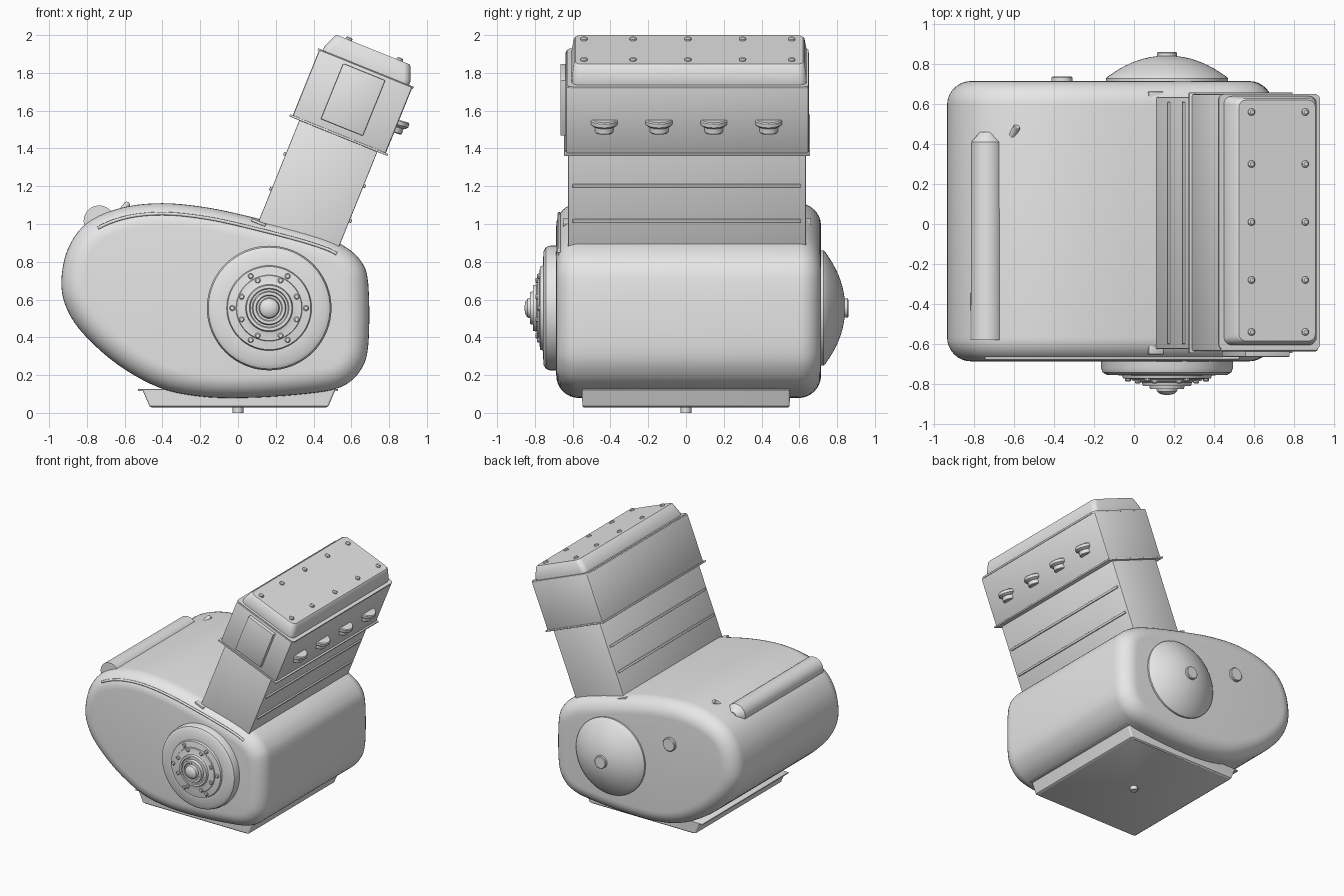
import bpy, bmesh, math
from mathutils import Vector, Matrix

cube = bpy.data.objects.get("Cube")
if cube:
    bpy.data.objects.remove(cube, do_unlink=True)

grey = bpy.data.materials.new("light_grey_metal")
grey.use_nodes = True
grey.diffuse_color = (0.8, 0.8, 0.8, 1)
grey.node_tree.nodes["Principled BSDF"].inputs["Base Color"].default_value = (0.8, 0.8, 0.8, 1)

# Tilted frame shared by the cylinder block and everything above it
TILT = Matrix.Translation((0.325, 0.005, 0.955)) @ Matrix.Rotation(math.radians(22), 4, 'Y')
FLAT = Matrix.Identity(4)


def finish(name, bm, matrix=FLAT):
    bmesh.ops.recalc_face_normals(bm, faces=bm.faces)
    mesh = bpy.data.meshes.new(name)
    bm.to_mesh(mesh)
    bm.free()
    mesh.materials.append(grey)
    ob = bpy.data.objects.new(name, mesh)
    bpy.context.collection.objects.link(ob)
    ob.matrix_world = matrix
    bpy.ops.object.select_all(action='DESELECT')
    ob.select_set(True)
    bpy.context.view_layer.objects.active = ob
    bpy.ops.object.shade_smooth_by_angle(angle=math.radians(35))
    return ob


def loft(name, rings, matrix=FLAT):
    """Skin a stack of equal rings and cap both ends."""
    bm = bmesh.new()
    loops = [[bm.verts.new(p) for p in ring] for ring in rings]
    n = len(loops[0])
    for a, b in zip(loops, loops[1:]):
        for i in range(n):
            j = (i + 1) % n
            bm.faces.new((a[i], a[j], b[j], b[i]))
    bm.faces.new(loops[0])
    bm.faces.new(loops[-1])
    return finish(name, bm, matrix)


def box(name, lo, hi, bevel=0.0, matrix=FLAT):
    bm = bmesh.new()
    bmesh.ops.create_cube(bm, size=1)
    lo, hi = Vector(lo), Vector(hi)
    for v in bm.verts:
        v.co = (lo + hi) / 2 + v.co * (hi - lo)
    if bevel:
        bmesh.ops.bevel(bm, geom=bm.edges[:], offset=bevel, segments=2,
                        profile=0.5, affect='EDGES')
    return finish(name, bm, matrix)


def lathe(name, profile, centre, axis, sides=64, matrix=FLAT):
    """Turn (radius, height) pairs around an axis."""
    turn = Vector((0, 0, 1)).rotation_difference(Vector(axis)).to_matrix().to_4x4()
    rings = [[(r * math.cos(math.tau * i / sides), r * math.sin(math.tau * i / sides), h)
              for i in range(sides)] for r, h in profile]
    return loft(name, rings, matrix @ Matrix.Translation(centre) @ turn)


def rounded_rect(hx, hy, r, z, cy=0.0):
    pts = []
    for k, (sx, sy) in enumerate(((1, 1), (-1, 1), (-1, -1), (1, -1))):
        for s in range(6):
            a = math.pi / 2 * (k + s / 5)
            pts.append((sx * (hx - r) + r * math.cos(a),
                        cy + sy * (hy - r) + r * math.sin(a), z))
    return pts


def smooth_loop(pts, steps):
    """Closed Catmull-Rom loop through 2D points."""
    out, n = [], len(pts)
    for i in range(n):
        a, b, c, d = (Vector(pts[(i + k) % n]) for k in (-1, 0, 1, 2))
        for s in range(steps):
            t = s / steps
            out.append(0.5 * (2 * b + (c - a) * t + (2 * a - 5 * b + 4 * c - d) * t * t
                              + (3 * b - a - 3 * c + d) * t ** 3))
    return out


# Crankcase: egg-shaped profile with rounded front and back rims
outline = smooth_loop([
    (-0.935, 0.7), (-0.9, 0.87), (-0.8, 1.005), (-0.62, 1.085), (-0.4, 1.11), (-0.15, 1.085),
    (0.12, 1.025), (0.4, 0.95), (0.55, 0.89), (0.65, 0.805), (0.69, 0.68), (0.69, 0.36),
    (0.645, 0.22), (0.54, 0.135), (0.35, 0.1), (0.05, 0.08), (-0.2, 0.087), (-0.42, 0.135),
    (-0.64, 0.258), (-0.82, 0.42), (-0.91, 0.56)], 5)


def inset_outline(d):
    n, out = len(outline), []
    for i, p in enumerate(outline):
        t = (outline[(i + 1) % n] - outline[i - 1]).normalized()
        out.append(p + Vector((t.y, -t.x)) * d)
    return out


FRONT, BACK, ROUND = -0.687, 0.715, 0.12
angles = [math.pi / 2 * k / 8 for k in range(9)]
ends = [(FRONT + ROUND * (1 - math.sin(a)), ROUND * (1 - math.cos(a))) for a in reversed(angles)]
ends += [(BACK - ROUND * (1 - math.sin(a)), ROUND * (1 - math.cos(a))) for a in angles]
loft("crankcase", [[(p.x, y, p.y) for p in inset_outline(d)] for y, d in ends])

# Raised lip running over the top of the front cover
lip = bpy.data.curves.new("front_cover_lip", 'CURVE')
lip.dimensions = '3D'
lip.bevel_depth = 0.009
lip.bevel_resolution = 2
path = inset_outline(0.055)[11:41]
spline = lip.splines.new('POLY')
spline.points.add(len(path) - 1)
for sp, p in zip(spline.points, path):
    sp.co = (p.x, FRONT + 0.016, p.y, 1)
lip.materials.append(grey)
bpy.context.collection.objects.link(bpy.data.objects.new("front_cover_lip", lip))

# Front pulley, stepped, with two bolt circles
HUB = (0.165, 0, 0.555)
lathe("front_pulley", [
    (0.33, 0.6), (0.33, 0.72), (0.322, 0.742), (0.3, 0.755), (0.225, 0.757), (0.22, 0.772),
    (0.175, 0.778), (0.172, 0.785), (0.14, 0.787), (0.125, 0.792),
    (0.12, 0.81), (0.105, 0.81), (0.1, 0.802), (0.09, 0.802), (0.085, 0.825), (0.07, 0.825),
    (0.065, 0.818), (0.055, 0.818), (0.05, 0.838), (0.035, 0.85), (0.01, 0.855)],
    HUB, (0, -1, 0))
for label, count, radius, shift, y in (("outer", 6, 0.195, 0, -0.77), ("inner", 8, 0.158, 0.5, -0.78)):
    for i in range(count):
        a = math.tau * (i + shift) / count
        lathe(f"pulley_{label}_bolt_{i + 1}", [(0.015, 0), (0.015, 0.013), (0.01, 0.018)],
              (HUB[0] + radius * math.cos(a), y, HUB[2] + radius * math.sin(a)), (0, -1, 0), 10)

# Back dome with centre nub, and a plug beside it
dome = [(0.305, 0.66), (0.305, 0.728), (0.297, 0.737)]
dome += [(0.295 * (1 - t / 10), 0.738 + 0.104 * (1 - (1 - t / 10) ** 2.1)) for t in range(1, 10)]
lathe("back_dome", dome, HUB, (0, 1, 0))
lathe("back_dome_nub", [(0.05, 0.8), (0.05, 0.856), (0.045, 0.86)], HUB, (0, 1, 0), 32)
lathe("back_plug", [(0.053, 0.68), (0.053, 0.732), (0.048, 0.737)], (-0.36, 0, 0.79), (0, 1, 0), 32)

# Breather tube across the top, and a small angled pin
lathe("breather_tube", [(0.082, -0.58), (0.08, 0.41), (0.035, 0.46)], (-0.735, 0, 1.016), (0, 1, 0), 40)
lathe("dipstick_pin", [(0.018, -0.06), (0.018, 0.045), (0.014, 0.05)],
      (-0.605, 0.45, 1.078), (0.4, 0.7, 0.55), 16)

# Oil pan with thin flange and drain bolt
loft("oil_pan", [rounded_rect(hx, hy, 0.012, z) for hx, hy, z in (
    (0.46, 0.54, 0.028), (0.474, 0.549, 0.036), (0.512, 0.55, 0.125))],
    Matrix.Translation((0.005, 0, 0)))
box("oil_pan_flange", (-0.53, -0.55, 0.116), (0.53, 0.55, 0.126), 0.003)
lathe("drain_bolt", [(0.028, 0), (0.028, 0.035)], (0, 0, 0), (0, 0, 1), 12)

# Cylinder block with side ribs and base tabs
box("cylinder_block", (-0.223, -0.63, -0.2), (0.223, 0.63, 0.58), 0.006, TILT)
for side, s in (("left", 1), ("right", -1)):
    for i, w in enumerate((0.157, 0.357)):
        u = s * 0.223
        box(f"block_rib_{side}_{i + 1}", (u - 0.011, -0.605, w - 0.009),
            (u + 0.011, 0.605, w + 0.009), 0.004, TILT)
for end, s in (("front", -1), ("back", 1)):
    box(f"block_tab_{end}", (-0.26, s * 0.635 - 0.022, -0.04), (-0.18, s * 0.635 + 0.022, -0.024), 0.004, TILT)

# Cylinder head with thin gasket lips
box("cylinder_head", (-0.265, -0.642, 0.552), (0.267, 0.645, 0.938), 0.012, TILT)
box("head_lower_lip", (-0.28, -0.65, 0.55), (0.28, 0.652, 0.562), 0.003, TILT)
loft("head_upper_lip", [rounded_rect(0.272, 0.638, 0.025, w, 0.006) for w in (0.93, 0.942)], TILT)
box("head_front_panel", (-0.12, -0.67, 0.6), (0.12, -0.6, 0.917), 0.005, TILT)

# Exhaust ports: half-sunk stepped discs
for i in range(4):
    lathe(f"exhaust_port_{i + 1}", [
        (0.045, -0.045), (0.05, -0.04), (0.05, -0.012), (0.06, -0.008), (0.072, 0.002),
        (0.072, 0.022), (0.066, 0.028)],
        (0.255, -0.4375 + 0.29 * i, 0.722), (-0.08, 0, 1), 32, TILT)

# Valve cover with rounded corners and two rows of bolts
loft("valve_cover", [rounded_rect(hx, hy, r, w, 0.012) for hx, hy, r, w in (
    (0.246, 0.622, 0.04, 0.93), (0.246, 0.622, 0.04, 0.962),
    (0.216, 0.61, 0.04, 1.036), (0.206, 0.602, 0.035, 1.044))], TILT)
for row, u in (("right", -0.14), ("left", 0.15)):
    for i, y in enumerate((-0.545, -0.285, 0.005, 0.295, 0.555)):
        lathe(f"cover_bolt_{row}_{i + 1}", [(0.018, 0), (0.018, 0.01), (0.011, 0.016)],
              (u, y, 1.042), (0, 0, 1), 12, TILT)
